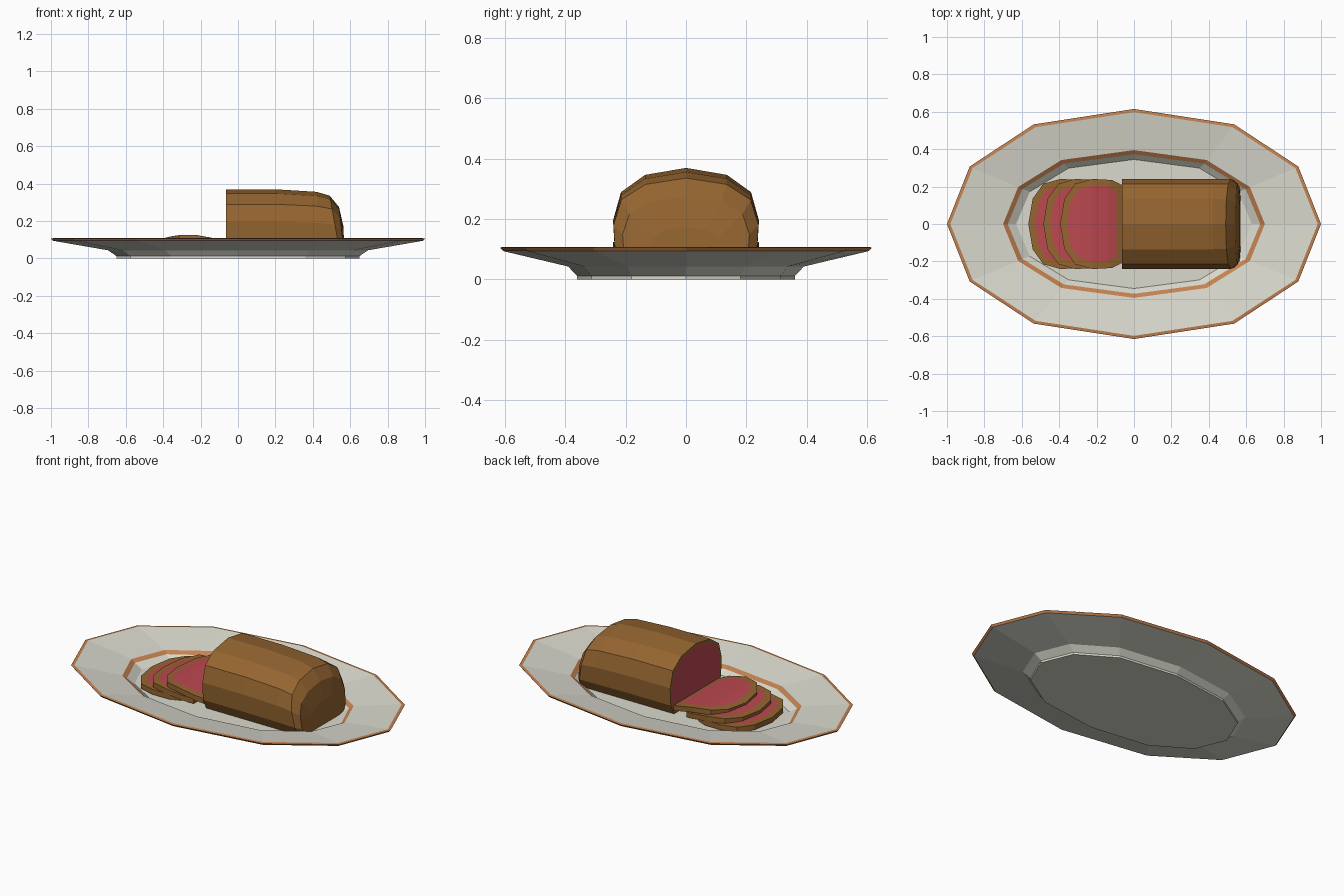
import bpy, math

if "Cube" in bpy.data.objects:
    bpy.data.objects.remove(bpy.data.objects["Cube"])


def material(name, rgb):
    m = bpy.data.materials.new(name)
    m.diffuse_color = (*rgb, 1)
    m.use_nodes = True
    m.node_tree.nodes["Principled BSDF"].inputs["Base Color"].default_value = m.diffuse_color
    return m


CERAMIC = material("ceramic", (0.70, 0.70, 0.62))
COPPER = material("copper_trim", (0.55, 0.22, 0.08))
CRUST = material("browned_crust", (0.30, 0.13, 0.03))
MEAT = material("rare_meat", (0.50, 0.065, 0.08))


def make(name, verts, faces, mats, idx):
    me = bpy.data.meshes.new(name)
    me.from_pydata(verts, [], faces)
    for m in mats:
        me.materials.append(m)
    for p, i in zip(me.polygons, idx):
        p.material_index = i
    ob = bpy.data.objects.new(name, me)
    bpy.context.collection.objects.link(ob)
    return ob


def loft(rings, mat_of_band, caps):
    """Join equal-sized rings with quads and close both ends."""
    n = len(rings[0])
    verts = [p for r in rings for p in r]
    faces, idx = [], []
    for k in range(len(rings) - 1):
        for i in range(n):
            j = (i + 1) % n
            faces.append((k * n + i, k * n + j, (k + 1) * n + j, (k + 1) * n + i))
            idx.append(mat_of_band[k])
    faces.append(tuple(range(n))[::-1])
    faces.append(tuple(range((len(rings) - 1) * n, len(rings) * n)))
    return verts, faces, idx + list(caps)


# serving plate: twelve-sided oval profile from the foot, round the rim, into the well
def oval(a, b, z, e):
    pts = []
    for i in range(12):
        c, s = math.cos(math.tau * i / 12), math.sin(math.tau * i / 12)
        c = round(c, 6)
        pts.append((a * math.copysign(abs(c) ** e, c), b * s, z))
    return pts


profile = [(0.65, 0.36, 0, .85), (0.65, 0.36, 0.012, .85), (0.695, 0.39, 0.043, .85),
           (0.99, 0.605, 0.094, .9), (1.0, 0.615, 0.106, .9), (0.982, 0.598, 0.108, .9),
           (0.70, 0.395, 0.073, .85), (0.675, 0.373, 0.058, .85), (0.63, 0.345, 0.03, .85)]
make("serving_plate", *loft([oval(*p) for p in profile], [0, 0, 0, 1, 1, 0, 1, 0], (0, 0))[:2],
     [CERAMIC, COPPER], [b for b in [0, 0, 0, 1, 1, 0, 1, 0] for _ in range(12)] + [0, 0])

# half cross-section of the roast (half width, height above the plate floor)
HALF = [(0.205, 0.0), (0.235, 0.06), (0.241, 0.165), (0.215, 0.258), (0.135, 0.315), (0, 0.338)]
SECTION = HALF + [(-y, h) for y, h in HALF[-2::-1]]
BASE = 0.031


def shrink(border):
    """Section moved inwards by about the crust thickness."""
    return [(y * (1 - border / 0.24), 0.165 + (h - 0.165) * (1 - border / 0.168)) for y, h in SECTION]


# roast joint: cut face at the left, domed end at the right
def ring(x_top, x_low, sy, sz, sec=SECTION):
    return [(x_low + (x_top - x_low) * h / 0.338, y * sy, BASE + h * sz) for y, h in sec]


rings = [ring(-.065, -.065, 1, 1, shrink(0.018)), ring(-.065, -.065, 1, 1), ring(.2, .2, 1, 1),
         ring(.42, .44, 1, .96), ring(.49, .545, .995, .9), ring(.54, .567, .87, .72),
         ring(.563, .57, .5, .42)]
v, f, m = loft(rings, [0] * 6, (1, 0))
make("roast_joint", v, f, [CRUST, MEAT], m)


# fallen slices: the same section laid flat, draped over one another
def slice_piece(name, left, z_left, z_mid, z_right, t=0.03):
    def top(h):
        u = h / 0.338
        # quadratic through the right end, middle and left end
        return (z_right * (1 - u) * (1 - 2 * u) + z_mid * 4 * u * (1 - u) + z_left * u * (2 * u - 1))

    def lay(sec, drop):
        return [(left + 0.338 - h, y, top(h) - drop) for y, h in sec]

    inner = shrink(0.036)
    rings = [lay(inner, t), lay(SECTION, t), lay(SECTION, 0), lay(inner, 0)]
    v, f, m = loft(rings, [0, 0, 0], (1, 1))
    f, m = f[:-2], m[:-2]
    # meat faces as strips across the width so they bend cleanly
    n = len(SECTION)
    for off in (0, 3 * n):
        for i in range(n // 2):
            q = (off + i, off + i + 1, off + n - 2 - i, off + n - 1 - i)
            q = tuple(dict.fromkeys(q))
            f.append(q if off else q[::-1])
            m.append(1)
    return make(name, v, f, [CRUST, MEAT], m)


slice_piece("slice_bottom", -0.565, 0.066, 0.068, 0.062)
slice_piece("slice_middle", -0.485, 0.086, 0.097, 0.065)
slice_piece("slice_top", -0.395, 0.108, 0.125, 0.080)
